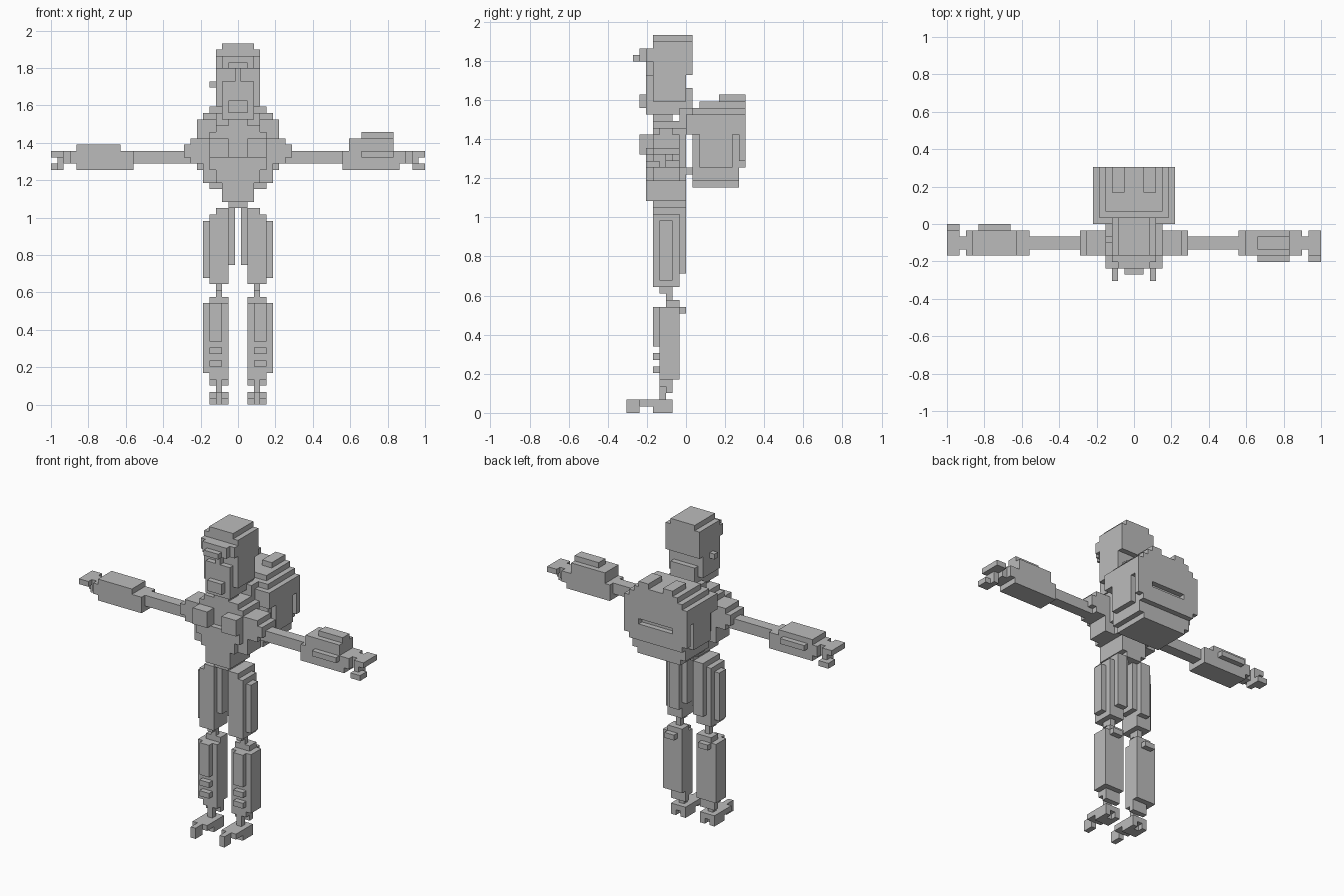
import bpy, bmesh, math

if "Cube" in bpy.data.objects:
    bpy.data.objects.remove(bpy.data.objects["Cube"])

U = 2 / 59  # size of one block

grey = bpy.data.materials.new("plain_grey")
grey.diffuse_color = (0.5, 0.5, 0.5, 1)
grey.use_nodes = True
grey.node_tree.nodes["Principled BSDF"].inputs["Base Color"].default_value = grey.diffuse_color

DIRS = {
    (1, 0, 0): [(1, 0, 0), (1, 1, 0), (1, 1, 1), (1, 0, 1)],
    (-1, 0, 0): [(0, 0, 0), (0, 0, 1), (0, 1, 1), (0, 1, 0)],
    (0, 1, 0): [(0, 1, 0), (0, 1, 1), (1, 1, 1), (1, 1, 0)],
    (0, -1, 0): [(0, 0, 0), (1, 0, 0), (1, 0, 1), (0, 0, 1)],
    (0, 0, 1): [(0, 0, 1), (1, 0, 1), (1, 1, 1), (0, 1, 1)],
    (0, 0, -1): [(0, 0, 0), (0, 1, 0), (1, 1, 0), (1, 0, 0)],
}


def cells(boxes):
    """Blocks of boxes (x first, x last, y from, y to, z from, z to)."""
    return {(x, y, z) for x0, x1, y0, y1, z0, z1 in boxes
            for x in range(x0, x1 + 1)
            for y in range(y0, y1) for z in range(z0, z1)}


def part(name, boxes, cuts=(), flip=False):
    """Outer skin of the joined boxes, minus the cuts, optionally mirrored in x."""
    solid = cells(boxes) - cells(cuts)
    if flip:
        solid = {(-x, y, z) for x, y, z in solid}
    bm = bmesh.new()
    verts = {}
    for c in sorted(solid):
        for d, quad in DIRS.items():
            if tuple(a + b for a, b in zip(c, d)) in solid:
                continue
            face = []
            for q in quad:
                k = tuple(a + b for a, b in zip(c, q))
                if k not in verts:
                    verts[k] = bm.verts.new(((k[0] - 0.5) * U, k[1] * U, k[2] * U))
                face.append(verts[k])
            bm.faces.new(face)
    bmesh.ops.dissolve_limit(bm, angle_limit=math.radians(1),
                             verts=bm.verts, edges=bm.edges)
    mesh = bpy.data.meshes.new(name)
    bm.to_mesh(mesh)
    bm.free()
    mesh.materials.append(grey)
    obj = bpy.data.objects.new(name, mesh)
    bpy.context.collection.objects.link(obj)


# Head with cap, brim, ear piece and sunken eyes
part("head", [
    (-3, 3, -5, 0, 49, 56),
    (-2, 2, -5, 1, 56, 57),
    (-3, 3, -5, 1, 51, 56),
    (-2, 2, -6, -5, 49, 55),
    (-3, 3, -6, -5, 53, 55),
    (-2, 2, -7, -6, 53, 55),
    (-1, 1, -8, -7, 53, 54),
    (-4, -4, -3, -2, 50, 51),
], cuts=[(-2, -1, -6, -5, 51, 53), (1, 2, -6, -5, 51, 53)])

# Jaw and neck
part("jaw_and_neck", [
    (-3, 3, -5, 0, 47, 49),
    (-2, 2, -6, -2, 45, 49),
    (-1, 1, -7, -6, 46, 48),
    (-2, 2, -2, 1, 46, 49),
    (-2, 2, -2, 0, 45, 46),
    (-1, 1, -5, -2, 44, 45),
])

# Chest with two front pouches, belly and pelvis
part("torso", [
    (-4, 4, -5, 0, 38, 43),
    (-3, 3, -5, -1, 43, 44),
    (-4, -2, -7, -5, 39, 42),
    (2, 4, -7, -5, 39, 42),
    (-4, 4, -6, 0, 37, 39),
    (-3, 3, -6, 0, 35, 37),
    (-2, 2, -6, 0, 32, 35),
    (-1, 1, -5, 0, 31, 32),
    (-5, -4, -5, -1, 35, 38),
    (4, 5, -5, -1, 35, 38),
])

# Backpack with side pockets, top roll, slotted back panel and straps
part("backpack", [
    (-5, 5, 1, 8, 35, 46),
    (-4, 4, 1, 8, 34, 35),
    (-6, 6, 0, 8, 42, 45),
    (-6, 6, 2, 7, 37, 45),
    (-4, 4, 2, 9, 46, 47),
    (-3, 3, 5, 9, 47, 48),
    (-6, 6, 8, 9, 38, 45),
    (-5, 5, 8, 9, 37, 46),
    (-3, -2, 0, 1, 36, 37),
    (2, 3, 0, 1, 36, 37),
    (-3, -2, -1, 1, 42, 46),
    (2, 3, -1, 1, 42, 46),
], cuts=[
    (-3, 3, 8, 9, 40, 41),
    (-1, 1, 5, 9, 47, 48),
    (-1, 1, 0, 1, 42, 45),
])

# Shoulders and upper arms
for side, flip in (("right", False), ("left", True)):
    part(side + "_shoulder", [
        (5, 8, -5, -1, 39, 41),
        (4, 7, -5, -1, 38, 42),
    ], flip=flip)
    part(side + "_upper_arm", [(8, 16, -4, -2, 38, 40)], flip=flip)

# Forearm with raised gauntlet plates
part("right_forearm", [
    (17, 26, -5, -1, 38, 40),
    (17, 25, -5, -1, 37, 38),
    (18, 24, -5, -1, 40, 42),
    (20, 24, -4, -2, 42, 43),
    (20, 24, -6, -5, 39, 40),
])

# Plainer forearm with a back plate
part("left_forearm", [
    (17, 26, -5, -1, 38, 40),
    (17, 25, -5, -1, 37, 38),
    (19, 25, -5, -1, 40, 41),
    (20, 24, -1, 0, 39, 40),
], flip=True)

# Hands with upper and lower fingers
part("right_hand", [
    (27, 27, -4, -2, 38, 40),
    (28, 29, -5, -1, 39, 40),
    (28, 28, -5, -3, 37, 40),
    (28, 29, -6, -4, 37, 38),
])
part("left_hand", [
    (27, 27, -4, -2, 38, 40),
    (28, 29, -5, -1, 39, 40),
    (28, 28, -3, -1, 37, 40),
    (28, 29, -2, 0, 37, 38),
], flip=True)

# Legs: thigh plates, knee, shin guard with ridges, and forked foot
for side, flip in (("right", False), ("left", True)):
    part(side + "_thigh", [
        (2, 4, -5, -1, 19, 30),
        (5, 5, -4, -2, 20, 29),
        (1, 3, -4, -1, 22, 31),
        (2, 3, -5, 0, 30, 31),
        (2, 3, -1, 0, 21, 31),
    ], flip=flip)
    part(side + "_knee", [
        (3, 3, -4, -2, 18, 19),
        (3, 3, -3, -2, 17, 18),
    ], flip=flip)
    part(side + "_shin", [
        (2, 5, -4, -1, 5, 16),
        (2, 4, -3, -1, 16, 17),
        (3, 4, -5, -4, 10, 16),
        (3, 4, -5, -4, 8, 9),
        (3, 4, -5, -4, 6, 7),
        (3, 4, -1, 0, 15, 16),
        (2, 4, -4, -2, 4, 5),
        (2, 4, -3, -2, 3, 4),
        (3, 3, -4, -3, 2, 4),
    ], flip=flip)
    part(side + "_foot", [
        (2, 4, -5, -2, 0, 2),
        (2, 4, -7, -4, 1, 2),
        (3, 3, -9, -5, 1, 2),
        (3, 3, -9, -7, 0, 2),
    ], cuts=[(3, 3, -3, -2, 0, 1)], flip=flip)
